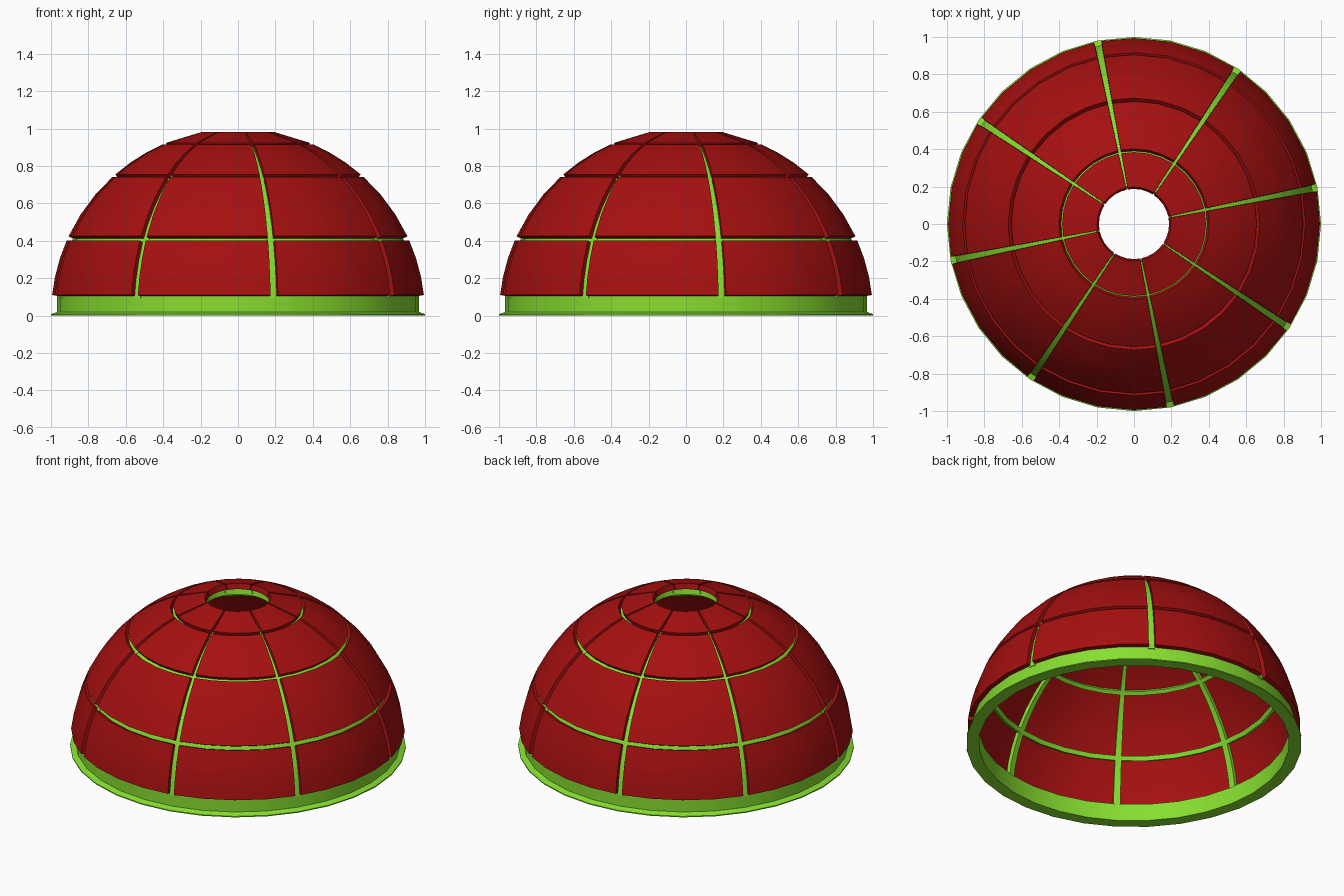
import bpy, bmesh
from math import radians, sin, cos

cube = bpy.data.objects.get("Cube")
if cube:
    bpy.data.objects.remove(cube, do_unlink=True)


def material(name, colour):
    m = bpy.data.materials.new(name)
    m.use_nodes = True
    m.diffuse_color = colour
    m.node_tree.nodes["Principled BSDF"].inputs["Base Color"].default_value = colour
    return m


RED = material("deep red", (0.38, 0.005, 0.005, 1))
GREEN = material("lime green", (0.24, 0.73, 0.03, 1))

STEP = 11.25                                  # one of 32 sides
SEAMS = [STEP + 45 * k for k in range(8)]     # meridian seam angles
TIERS = [(6.3, 23.6), (25.1, 47.7), (49.0, 66.3), (67.4, 78.6)]
GAP = 1.15                                    # half seam width in degrees


def spread(a, b, n):
    return [a + (b - a) * i / n for i in range(n + 1)]


def patch(bm, radius, lats, lons):
    """Grid of quads on a sphere, facing outward."""
    rows = []
    for la in map(radians, lats):
        rows.append([bm.verts.new((radius * cos(la) * cos(radians(lo)),
                                   radius * cos(la) * sin(radians(lo)),
                                   radius * sin(la))) for lo in lons])
    for low, high in zip(rows, rows[1:]):
        for i in range(len(lons) - 1):
            bm.faces.new((low[i], low[i + 1], high[i + 1], high[i]))


def finish(bm, name, mat, thickness=0):
    bmesh.ops.remove_doubles(bm, verts=bm.verts, dist=0.0001)
    if not thickness:
        bmesh.ops.recalc_face_normals(bm, faces=bm.faces)
    me = bpy.data.meshes.new(name)
    bm.to_mesh(me)
    bm.free()
    me.materials.append(mat)
    ob = bpy.data.objects.new(name, me)
    bpy.context.collection.objects.link(ob)
    bpy.ops.object.select_all(action='DESELECT')
    ob.select_set(True)
    bpy.context.view_layer.objects.active = ob
    if thickness:
        mod = ob.modifiers.new("thickness", 'SOLIDIFY')
        mod.thickness = thickness
        mod.offset = -1
        bpy.ops.object.modifier_apply(modifier=mod.name)
    bpy.ops.object.shade_smooth_by_angle(angle=radians(30))
    return ob


# Curved panels, eight to a tier
for (low, high), rows, name in zip(TIERS, (3, 3, 3, 1),
                                   ("lower", "middle", "upper", "crown")):
    bm = bmesh.new()
    for s in SEAMS:
        lons = [s + GAP, s + STEP, s + 2 * STEP, s + 3 * STEP, s + 45 - GAP]
        patch(bm, 1.0, spread(low, high, rows), lons)
    finish(bm, name + "_panels", RED, 0.035)

# Meridian ribs under the vertical seams
bm = bmesh.new()
for s in SEAMS:
    patch(bm, 0.975, spread(5.5, 78.0, 12), [s - GAP - 0.1, s, s + GAP + 0.1])
finish(bm, "meridian_ribs", GREEN, 0.035)

# Horizontal rings under the seams between tiers, and round the opening
bands = [(a[1] - 0.1, b[0] + 0.1) for a, b in zip(TIERS, TIERS[1:])]
bm = bmesh.new()
for low, high in bands:
    patch(bm, 0.974, (low, high), spread(0, 360, 32))
patch(bm, 0.963, (76.4, 77.6), spread(0, 360, 32))
finish(bm, "frame_rings", GREEN, 0.035)

# Base ring with a sloping lip
profile = [(0.925, 0), (1.0, 0), (1.0, 0.007), (0.967, 0.02),
           (0.967, 0.112), (0.925, 0.112)]
bm = bmesh.new()
loop = [bm.verts.new((r, 0, z)) for r, z in profile]
edges = [bm.edges.new((loop[i - 1], loop[i])) for i in range(len(loop))]
bmesh.ops.spin(bm, geom=loop + edges, cent=(0, 0, 0), axis=(0, 0, 1),
               angle=radians(360), steps=32)
finish(bm, "base_ring", GREEN)
